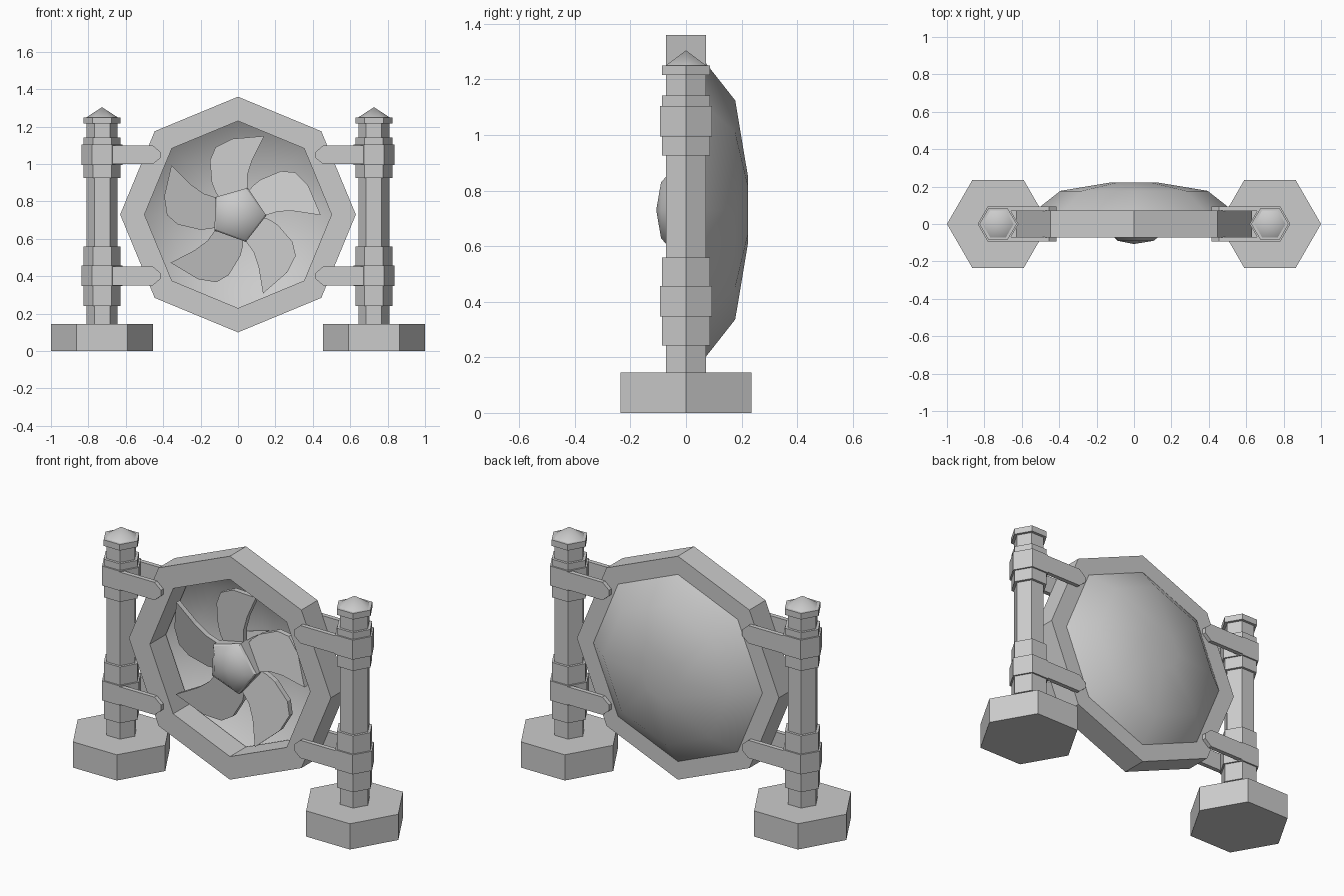
import bpy, bmesh, math
from mathutils import Matrix, Vector

old = bpy.data.objects.get("Cube")
if old:
    bpy.data.objects.remove(old, do_unlink=True)

grey = bpy.data.materials.new("plain_grey")
grey.use_nodes = True
colour = (0.6, 0.6, 0.6, 1)
grey.diffuse_color = colour
bsdf = next(n for n in grey.node_tree.nodes if n.type == 'BSDF_PRINCIPLED')
bsdf.inputs["Base Color"].default_value = colour

CZ = 0.73       # height of the ring centre
POST_X = 0.727  # distance of the posts from the middle


def finish(name, bm):
    bmesh.ops.recalc_face_normals(bm, faces=bm.faces[:])
    me = bpy.data.meshes.new(name)
    bm.to_mesh(me)
    bm.free()
    me.materials.append(grey)
    ob = bpy.data.objects.new(name, me)
    bpy.context.collection.objects.link(ob)
    return ob


def lathe(name, n, profile, origin, axis='Z', phase=0.0, caps=(True, True),
          loop=False, smooth_from=None):
    """Sweep (radius, offset) points around an axis with n sides."""
    bm = bmesh.new()
    rows = []
    for r, h in profile:
        row = []
        for i in range(n if r > 0 else 1):
            a = phase + math.tau * i / n
            u, v = r * math.cos(a), r * math.sin(a)
            p = (u, v, h) if axis == 'Z' else (u, h, v)
            row.append(bm.verts.new(Vector(p) + Vector(origin)))
        rows.append(row)
    pairs = list(zip(rows, rows[1:])) + ([(rows[-1], rows[0])] if loop else [])
    for k, (lo, hi) in enumerate(pairs):
        for i in range(n):
            j = (i + 1) % n
            if len(hi) == 1:
                f = bm.faces.new((lo[i], lo[j], hi[0]))
            else:
                f = bm.faces.new((lo[i], lo[j], hi[j], hi[i]))
            f.smooth = smooth_from is not None and k >= smooth_from
    if not loop:
        for row, cap in ((rows[0], caps[0]), (rows[-1], caps[1])):
            if cap and len(row) > 1:
                f = bm.faces.new(row)
                f.smooth = smooth_from is not None and row is rows[-1]
    return finish(name, bm)


def slab(name, outline, depth, thick, matrix=Matrix()):
    """Extrude an (x, z) outline along y; depth(x, z) gives its front."""
    bm = bmesh.new()
    front = [bm.verts.new((x, depth(x, z), z)) for x, z in outline]
    back = [bm.verts.new((x, depth(x, z) + thick, z)) for x, z in outline]
    bm.faces.new(front)
    bm.faces.new(back[::-1])
    for i in range(len(front)):
        j = (i + 1) % len(front)
        bm.faces.new((front[i], back[i], back[j], front[j]))
    bm.transform(matrix)
    return finish(name, bm)


# Eight-sided ring and the smooth bowl closing its back
centre = (0, 0, CZ)
lathe("ring", 8, [(0.5, -0.072), (0.63, -0.072), (0.63, 0.072), (0.5, 0.072)],
      centre, 'Y', loop=True)
lathe("bowl", 8, [(0.53, 0.07), (0.394, 0.177), (0.12, 0.223)],
      centre, 'Y', caps=(False, True), smooth_from=0)

# Five-sided hub with a domed nose
lathe("hub", 5, [(0.12, 0.215), (0.145, 0.06), (0.152, -0.05), (0.142, -0.06),
                 (0.105, -0.09), (0, -0.107)],
      centre, 'Y', math.radians(70), smooth_from=3)

# Five swept fan blades
blade = [(-0.08, 0.06), (-0.12, 0.12), (-0.14, 0.17), (-0.15, 0.29),
         (-0.12, 0.36), (-0.03, 0.405), (0.14, 0.42), (0.075, 0.29),
         (0.05, 0.21), (0.05, 0.12), (0.05, 0.06)]
for i in range(5):
    turn = Matrix.Translation(centre) @ Matrix.Rotation(math.tau * i / 5, 4, 'Y')
    slab(f"blade_{i + 1}", blade, lambda x, z: -0.01 - 0.22 * x, 0.03, turn)

# Posts, mirrored left and right
for side, s in (("right", -1), ("left", 1)):
    at = (s * POST_X, 0, 0)
    lathe(f"{side}_base", 6, [(0.273, 0), (0.273, 0.145)], at)
    lathe(f"{side}_post", 6, [(0.083, 0.14), (0.083, 1.23)], at)
    lathe(f"{side}_cap", 6, [(0.1, 1.216), (0.1, 1.25)], at)
    lathe(f"{side}_finial", 6, [(0.085, 1.249), (0, 1.304)], at, smooth_from=0)

    # Collars, clamps and the pairs of arms gripping the ring
    for level, lo, hi, z in (("lower", 0.242, 0.559, 0.402),
                             ("upper", 0.926, 1.141, 1.049)):
        lathe(f"{side}_{level}_collar", 6, [(0.099, lo), (0.099, hi)], at)
        lathe(f"{side}_{level}_clamp", 6,
              [(0.109, z - 0.055), (0.109, z + 0.055)], at)
        arm = [(s * x, z + dz) for x, dz in
               ((0.775, -0.05), (0.455, -0.05), (0.415, -0.016),
                (0.415, 0.016), (0.455, 0.05), (0.775, 0.05))]
        for face, y in (("front", -0.094), ("back", 0.069)):
            slab(f"{side}_{level}_{face}_arm", arm, lambda x, z, y=y: y, 0.025)
